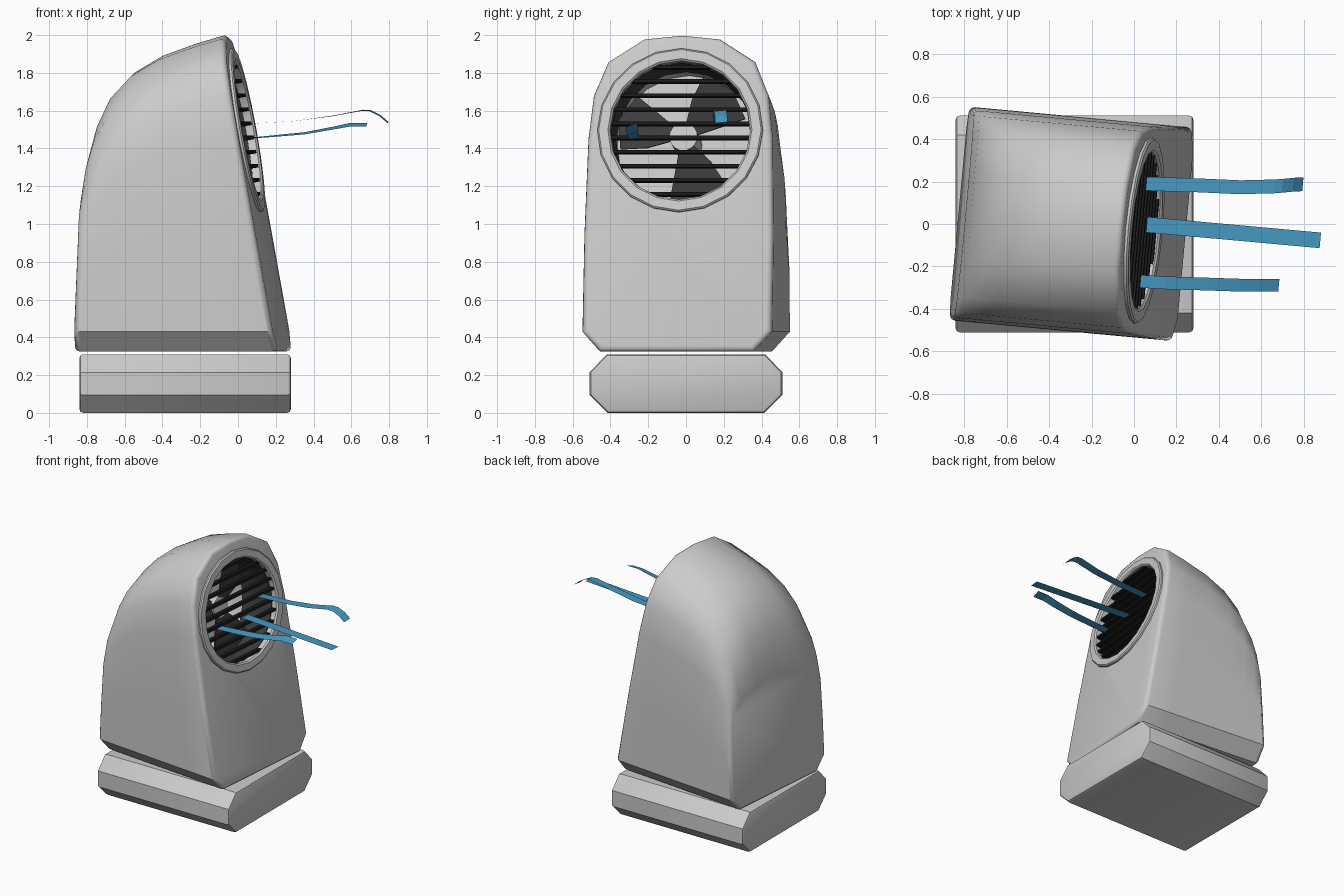
import bpy, bmesh, math
from mathutils import Matrix, Vector

if "Cube" in bpy.data.objects:
    bpy.data.objects.remove(bpy.data.objects["Cube"])


def material(name, rgb):
    m = bpy.data.materials.new(name)
    m.diffuse_color = (*rgb, 1)
    m.use_nodes = True
    m.node_tree.nodes["Principled BSDF"].inputs["Base Color"].default_value = m.diffuse_color
    return m


GREY = material("light_grey", (0.6, 0.6, 0.6))
DARK = material("dark_grey", (0.045, 0.045, 0.045))
BLACK = material("black", (0.01, 0.01, 0.01))
BLUE = material("ribbon_blue", (0.06, 0.32, 0.54))

SIDES = 20
SLOPE = 0.18                                    # lean of the front face
BODY = Matrix.Translation((-0.29, 0, 0)) @ Matrix.Rotation(math.radians(-5.3), 4, 'Z')
FACE = (BODY @ Matrix.Translation((0.33, 0, 1.495))
        @ Matrix.Rotation(-math.atan(SLOPE), 4, 'Y'))   # local +x points out of the face


def finish(name, bm, mat, matrix=None, angle=None, recalc=True):
    if recalc:
        bmesh.ops.recalc_face_normals(bm, faces=bm.faces)
    me = bpy.data.meshes.new(name)
    bm.to_mesh(me)
    bm.free()
    me.materials.append(mat)
    if matrix:
        me.transform(matrix)
    ob = bpy.data.objects.new(name, me)
    bpy.context.collection.objects.link(ob)
    if angle:
        smooth(ob, angle)
    return ob


def smooth(ob, angle):
    bpy.ops.object.select_all(action='DESELECT')
    ob.select_set(True)
    bpy.context.view_layer.objects.active = ob
    bpy.ops.object.shade_smooth_by_angle(angle=math.radians(angle))


def loft(rings):
    """Skin closed rings of points and cap both ends."""
    bm = bmesh.new()
    vs = [[bm.verts.new(p) for p in r] for r in rings]
    n = len(vs[0])
    for a, b in zip(vs, vs[1:]):
        for i in range(n):
            j = (i + 1) % n
            bm.faces.new((a[i], a[j], b[j], b[i]))
    caps = [bm.faces.new(vs[0]), bm.faces.new(vs[-1])]
    bmesh.ops.recalc_face_normals(bm, faces=bm.faces)
    return bm, caps


def lathe(profile, closed=True):
    """Revolve (radius, x) points about the x axis."""
    bm = bmesh.new()
    rings = []
    for k in range(SIDES):
        a = 2 * math.pi * k / SIDES
        rings.append([bm.verts.new((x, r * math.cos(a), r * math.sin(a))) for r, x in profile])
    n = len(profile)
    for k in range(SIDES):
        p, q = rings[k], rings[(k + 1) % SIDES]
        for i in range(n if closed else n - 1):
            j = (i + 1) % n
            bm.faces.new((p[i], p[j], q[j], q[i]))
    return bm


def disc_prism(x0, x1, r):
    return loft([[(x, r * math.cos(2 * math.pi * k / SIDES), r * math.sin(2 * math.pi * k / SIDES))
                  for k in range(SIDES)] for x in (x0, x1)])[0]


def mirrored(half):
    return half + [(-y, z) for y, z in reversed(half) if y > 0]


# base block: chamfered section run along x, ends softened
section = mirrored([(0.415, 0.005), (0.51, 0.095), (0.51, 0.215), (0.42, 0.31)])
section = [(y, z - 0.005 if z < 0.05 else z) for y, z in section]
bm, caps = loft([[(x, y, z) for y, z in section] for x in (-0.84, 0.28)])
bmesh.ops.bevel(bm, geom=list({e for f in caps for e in f.edges}), offset=0.02,
                segments=2, profile=0.5, affect='EDGES')
finish("base", bm, GREY, angle=35)

# hood body: arch section whose crest falls away to the back
arch = mirrored([(0.41, 0.325), (0.505, 0.43), (0.503, 0.95), (0.49, 1.45), (0.465, 1.68),
                 (0.39, 1.86), (0.2, 1.98), (0, 2.0)])
crest = [(0.238, 2.005), (0.07, 1.955), (-0.11, 1.89), (-0.26, 1.8), (-0.37, 1.68),
         (-0.44, 1.53), (-0.48, 1.38), (-0.505, 1.2)]
rings = []
for xc, h in crest:
    t = (crest[0][0] - xc) / (crest[0][0] - crest[-1][0])
    xb = 0.54 - 1.08 * t
    ring = []
    for y, z in arch:
        zz = z if z <= 0.43 else 0.43 + (z - 0.43) * (h - 0.43) / 1.57
        ring.append((xb + (xc - xb) * (zz - 0.325) / (h - 0.325), y, zz))
    rings.append(ring)
bm, caps = loft(rings)
rim = {e for f in caps for e in f.edges if e.calc_face_angle(0) > math.radians(48)}
bmesh.ops.bevel(bm, geom=list(rim), offset=0.03, segments=3, profile=0.5, affect='EDGES')
body = finish("hood_body", bm, GREY, BODY)

# round opening cut into the leaning face
cutter = finish("opening_cutter", disc_prism(-0.45, 0.2, 0.376), GREY, FACE)
cutter.hide_render = True
cut = body.modifiers.new("opening", 'BOOLEAN')
cut.object, cut.operation, cut.solver = cutter, 'DIFFERENCE', 'EXACT'
bpy.context.view_layer.objects.active = body
bpy.ops.object.modifier_apply(modifier=cut.name)
bpy.data.objects.remove(cutter)
smooth(body, 40)

# rim ring and dark duct lining
finish("opening_ring", lathe([(0.44, -0.01), (0.44, 0.012), (0.432, 0.02),
                              (0.383, 0.02), (0.373, 0.01), (0.373, -0.03)]), GREY, FACE, 30)
finish("duct_lining", lathe([(0.375, -0.03), (0.375, -0.3), (0.368, -0.3), (0.368, -0.03)]),
       DARK, FACE, 30)

# grille bars, each trimmed to the circle
bm = bmesh.new()
for i in range(10):
    z = (i - 4.5) * 0.076
    length = 2 * math.sqrt(0.375 ** 2 - z ** 2)
    bmesh.ops.create_cube(bm, size=1, matrix=Matrix.Translation((-0.015, 0, z))
                          @ Matrix.Diagonal((0.04, length, 0.018, 1)))
finish("grille_bars", bm, BLACK, FACE)

# three pitched fan blades on a hub
bm = bmesh.new()
for k in range(3):
    mid = math.radians(45 + 120 * k)
    pts = []
    for r, d in [(0.07, -35), (0.34, -27), (0.36, 0), (0.34, 27), (0.2, 33), (0.07, 35)]:
        a = mid + math.radians(d)
        pts.append(Vector((-0.2 + 0.1 * r * d / 27, r * math.cos(a), r * math.sin(a))))
    front = [bm.verts.new(p) for p in pts]
    back = [bm.verts.new(p - Vector((0.012, 0, 0))) for p in pts]
    bm.faces.new(front)
    bm.faces.new(back[::-1])
    for i in range(6):
        j = (i + 1) % 6
        bm.faces.new((front[i], back[i], back[j], front[j]))
finish("fan_blades", bm, DARK, FACE)
finish("fan_hub", disc_prism(-0.45, -0.18, 0.075), GREY, FACE, 30)


def ribbon(name, path, width, rolls):
    """Flat strip along (x, y, z) points; roll lifts its +y edge."""
    bm = bmesh.new()
    pairs = []
    for (x, y, z), roll in zip(path, rolls):
        w = width / 2
        pairs.append([bm.verts.new((x - s * w * 0.09, y - s * w, z - s * roll)) for s in (1, -1)])
    for a, b in zip(pairs, pairs[1:]):
        bm.faces.new((a[0], b[0], b[1], a[1]))
    finish(name, bm, BLUE, recalc=False)


# air ribbons
ribbon("ribbon_left", [(0.05, 0.19, 1.53), (0.3, 0.182, 1.545), (0.5, 0.173, 1.572),
                       (0.66, 0.177, 1.602), (0.7, 0.18, 1.6), (0.75, 0.185, 1.575),
                       (0.795, 0.187, 1.537)], 0.065, [0, 0, 0.002, 0.003, 0.003, 0.003, 0.003])
ribbon("ribbon_middle", [(0.06, -0.003, 1.445), (0.877, -0.077, 1.445)], 0.073, [0, 0])
ribbon("ribbon_right", [(0.03, -0.27, 1.452), (0.15, -0.277, 1.462), (0.35, -0.283, 1.48),
                        (0.5, -0.288, 1.507), (0.59, -0.288, 1.525), (0.682, -0.288, 1.525)],
       0.06, [0.002, 0.004, 0.006, 0.008, 0.01, 0.01])
